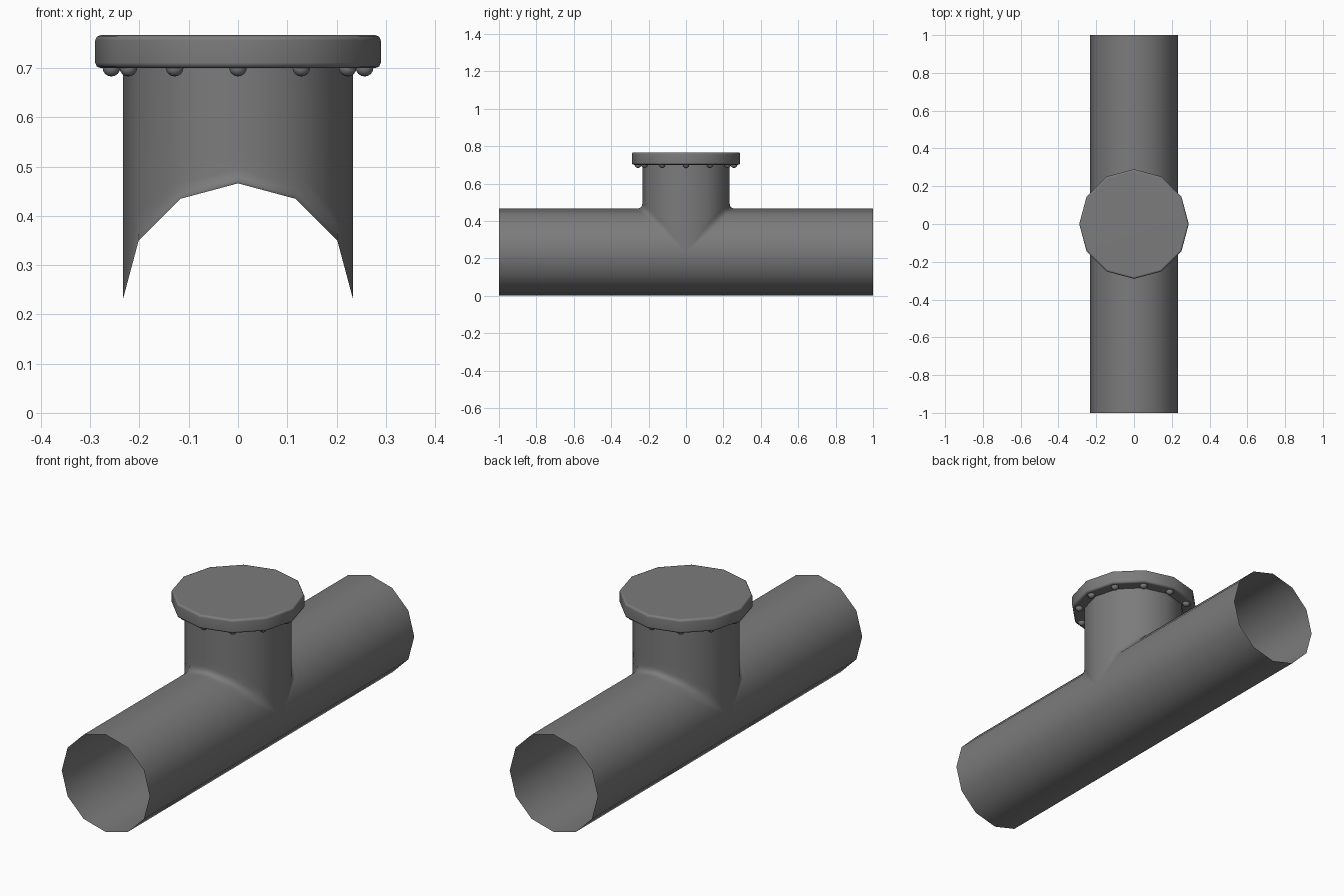
import bpy, bmesh, math
from mathutils import Matrix, Vector

cube = bpy.data.objects.get("Cube")
if cube:
    bpy.data.objects.remove(cube, do_unlink=True)

SIDES = 12
R = 0.233           # radius of both pipes
HALF = 1.0          # half length of the main pipe
NECK_TOP = 0.705
FILLET = 0.03

metal = bpy.data.materials.new("dark grey metal")
metal.use_nodes = True
metal.diffuse_color = (0.2, 0.2, 0.2, 1)
metal.node_tree.nodes["Principled BSDF"].inputs["Base Color"].default_value = (0.2, 0.2, 0.2, 1)


def finish(name, bm, angle):
    bmesh.ops.remove_doubles(bm, verts=bm.verts, dist=1e-5)
    bmesh.ops.dissolve_degenerate(bm, dist=1e-6, edges=bm.edges)
    bmesh.ops.recalc_face_normals(bm, faces=bm.faces)
    mesh = bpy.data.meshes.new(name)
    bm.to_mesh(mesh)
    bm.free()
    mesh.materials.append(metal)
    obj = bpy.data.objects.new(name, mesh)
    bpy.context.collection.objects.link(obj)
    bpy.ops.object.select_all(action='DESELECT')
    obj.select_set(True)
    bpy.context.view_layer.objects.active = obj
    bpy.ops.object.shade_smooth_by_angle(angle=math.radians(angle))
    return obj


def column(k, side):
    """Line along the pipe top that turns up through a fillet into the neck."""
    a = 2 * math.pi * k / SIDES
    x, s = R * math.cos(a), abs(R * math.sin(a))
    f = min(FILLET, s * 0.25)
    path = [(HALF, R + s), (s + 2 * f, R + s)]
    for i in range(5):
        t = i / 4
        path.append((s + f * (1 - t) ** 2, R + s + f * t * t))
    path += [(s, R + s + 2 * f), (s, NECK_TOP)]
    return [Vector((x, side * y, z)) for y, z in path]


def skin(bm, lines):
    """Bridge neighbouring lines of points with quads."""
    rows = [[bm.verts.new(p) for p in line] for line in lines]
    for a, b in zip(rows, rows[1:]):
        for i in range(len(a) - 1):
            bm.faces.new((a[i], a[i + 1], b[i + 1], b[i]))


# Main pipe and neck as one open tee-shaped skin
bm = bmesh.new()
half = SIDES // 2
for side in (-1, 1):
    skin(bm, [column(k, side) for k in range(half + 1)])
    lower = []
    for k in range(half, SIDES + 1):
        a = 2 * math.pi * k / SIDES
        x, z = R * math.cos(a), R + R * math.sin(a)
        lower.append([Vector((x, side * HALF, z)), Vector((x, 0, z))])
    skin(bm, lower)
tee = finish("tee_pipe", bm, 60)
weighted = tee.modifiers.new("even shading", 'WEIGHTED_NORMAL')
weighted.keep_sharp = True

# Chamfered twelve-sided cap
bm = bmesh.new()
bmesh.ops.create_cone(bm, cap_ends=True, segments=SIDES, radius1=0.29, radius2=0.29, depth=0.067,
                      matrix=Matrix.Translation((0, 0, 0.7335)) @ Matrix.Rotation(math.pi / 2, 4, 'Z'))
rims = [e for e in bm.edges if abs(e.verts[0].co.z - e.verts[1].co.z) < 0.001]
bmesh.ops.bevel(bm, geom=rims, offset=0.011, segments=2, profile=0.5, affect='EDGES')
cap = finish("cap", bm, 50)
cap.modifiers.new("even shading", 'WEIGHTED_NORMAL').keep_sharp = True

# Ring of round bolts under the cap
bm = bmesh.new()
for k in range(SIDES):
    a = 2 * math.pi * k / SIDES
    bmesh.ops.create_uvsphere(bm, u_segments=12, v_segments=8, radius=0.018,
                              matrix=Matrix.Translation((0.257 * math.cos(a), 0.257 * math.sin(a), 0.701)))
finish("bolts", bm, 60)
